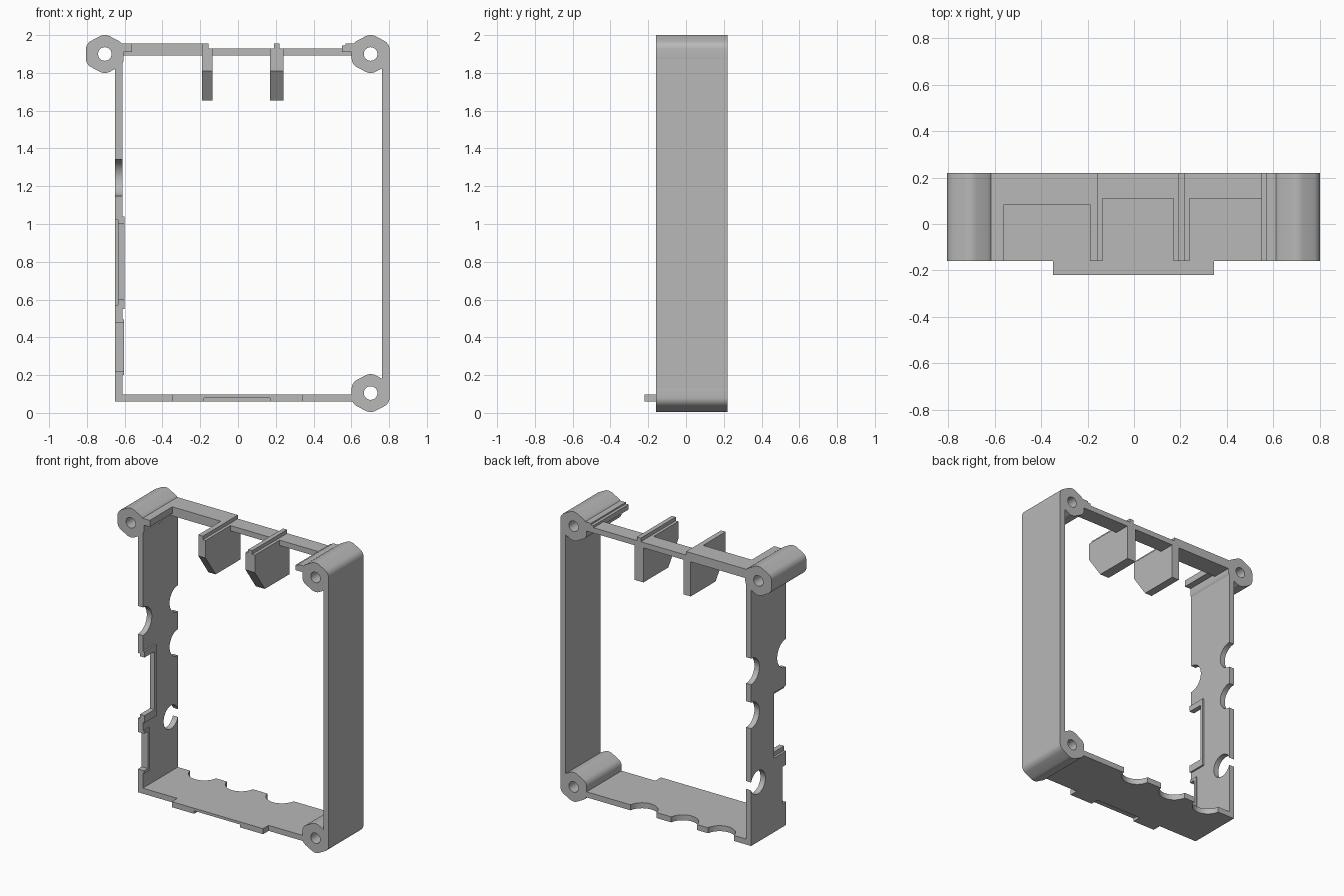
import bpy, bmesh, math

old = bpy.data.objects.get("Cube")
if old:
    bpy.data.objects.remove(old, do_unlink=True)

grey = bpy.data.materials.new("plain grey")
grey.use_nodes = True
COLOUR = (0.48, 0.48, 0.48, 1)
grey.diffuse_color = COLOUR
grey.node_tree.nodes["Principled BSDF"].inputs["Base Color"].default_value = COLOUR

FRONT, BACK = -0.16, 0.22


def make(name, bm):
    bmesh.ops.recalc_face_normals(bm, faces=bm.faces[:])
    mesh = bpy.data.meshes.new(name)
    bm.to_mesh(mesh)
    bm.free()
    mesh.materials.append(grey)
    ob = bpy.data.objects.new(name, mesh)
    bpy.context.collection.objects.link(ob)
    return ob


def box(name, x, z, y=(FRONT, BACK)):
    bm = bmesh.new()
    bmesh.ops.create_cube(bm, size=1)
    for v in bm.verts:
        for i, (lo, hi) in enumerate((x, y, z)):
            v.co[i] = lo if v.co[i] < 0 else hi
    return make(name, bm)


def prism(name, points, axis, lo, hi, rounding=0):
    """Extrude a closed outline along an axis, rounding its long edges."""
    bm = bmesh.new()

    def place(p, d):
        co = list(p)
        co.insert(axis, d)
        return co
    face = bm.faces.new([bm.verts.new(place(p, lo)) for p in points])
    out = bmesh.ops.extrude_face_region(bm, geom=[face])
    for v in out["geom"]:
        if isinstance(v, bmesh.types.BMVert):
            v.co[axis] = hi
    if rounding:
        long_edges = [e for e in bm.edges
                      if abs(e.verts[0].co[axis] - e.verts[1].co[axis]) > 0.01]
        bmesh.ops.bevel(bm, geom=long_edges, offset=rounding, segments=5,
                        profile=0.5, affect='EDGES')
    return make(name, bm)


def rod(name, centre, radius, axis, lo, hi, sides=32):
    turn = [2 * math.pi * i / sides for i in range(sides)]
    outline = [(centre[0] + radius * math.cos(a), centre[1] + radius * math.sin(a))
               for a in turn]
    return prism(name, outline, axis, lo, hi)


def cut(ob, cutters):
    """Subtract the cutters and remove them afterwards."""
    bpy.context.view_layer.objects.active = ob
    for c in cutters:
        c.hide_render = True
        mod = ob.modifiers.new("cut", 'BOOLEAN')
        mod.operation = 'DIFFERENCE'
        mod.solver = 'EXACT'
        mod.object = c
        bpy.ops.object.modifier_apply(modifier=mod.name)
        bpy.data.objects.remove(c, do_unlink=True)


def smooth(ob):
    bpy.ops.object.select_all(action='DESELECT')
    ob.select_set(True)
    bpy.context.view_layer.objects.active = ob
    bpy.ops.object.shade_smooth_by_angle(angle=math.radians(30))


# Screw bosses in three corners
W, SHOULDER, TIP = 0.1, 0.055, 0.108
for name, cx, cz in (("top_right_boss", -0.705, 1.9),
                     ("top_left_boss", 0.702, 1.9),
                     ("bottom_left_boss", 0.702, 0.105)):
    outline = [(cx, cz + TIP), (cx + W, cz + SHOULDER), (cx + W, cz - SHOULDER),
               (cx, cz - TIP), (cx - W, cz - SHOULDER), (cx - W, cz + SHOULDER)]
    boss = prism(name, outline, 1, FRONT, BACK, 0.028)
    cut(boss, [rod("screw_cutter", (cx, cz), 0.036, 1, -0.3, 0.3)])
    smooth(boss)

# Plain side wall
box("left_wall", (0.762, 0.802), (0.1, 1.9))

# Side wall with connector openings
wall = box("right_wall", (-0.65, -0.612), (0.06, 1.85))
through = (-0.7, -0.55)
cut(wall, [rod("port_cutter", (y, z), r, 0, *through) for y, z, r in
           ((FRONT, 1.245, 0.097), (BACK, 1.26, 0.09),
            (BACK, 0.957, 0.09), (0.145, 0.47, 0.08))])
cut(wall, [box("slot_cutter", through, (0.6, 1.0), (-0.3, -0.05)),
           box("small_slot_cutter", through, (0.22, 0.475), (-0.3, -0.12)),
           box("recess_cutter", (-0.7, -0.635), (0.57, 1.02), (-0.3, -0.03))])
smooth(wall)

# Raised rims inside the side openings
rim = box("slot_rim", (-0.613, -0.6), (0.55, 1.04), (FRONT, -0.03))
cut(rim, [box("slot_cutter", through, (0.6, 1.0), (-0.3, -0.05))])
small_rim = box("small_slot_rim", (-0.613, -0.603), (0.2, 0.495), (FRONT, -0.1))
cut(small_rim, [box("small_slot_cutter", through, (0.22, 0.475), (-0.3, -0.12))])

# Floor with scalloped back edge
floor = box("bottom_wall", (-0.65, 0.66), (0.06, 0.098))
cut(floor, [rod("scallop_cutter", (x, 0.235), 0.1, 2, 0, 0.2)
            for x in (-0.42, -0.14, 0.17)])
smooth(floor)

# Front tab, relieved below its middle
tab = box("front_tab", (-0.35, 0.345), (0.06, 0.098), (-0.22, FRONT))
cut(tab, [box("relief_cutter", (-0.18, 0.17), (0, 0.08), (-0.3, -0.161))])

# Top bar and its end ledges
box("top_bar", (-0.16, 0.62), (1.893, 1.93), (0.11, BACK))
box("top_bar_raised", (-0.62, -0.16), (1.893, 1.955), (0.085, BACK))
box("right_ledge", (-0.64, -0.56), (1.91, 1.955))
box("left_ledge", (0.55, 0.63), (1.91, 1.945))
box("left_ledge_rib", (0.57, 0.64), (1.94, 1.955))

# Hanging dividers with a cut front corner and a ridge on top
profile = [(FRONT, 1.93), (BACK, 1.93), (BACK, 1.655), (-0.05, 1.655), (FRONT, 1.81)]
for side, plate, ridge in (("right", (-0.19, -0.135), (-0.19, -0.155)),
                           ("left", (0.17, 0.24), (0.19, 0.22))):
    prism(side + "_divider", profile, 0, *plate)
    box(side + "_divider_ridge", ridge, (1.93, 1.955))
